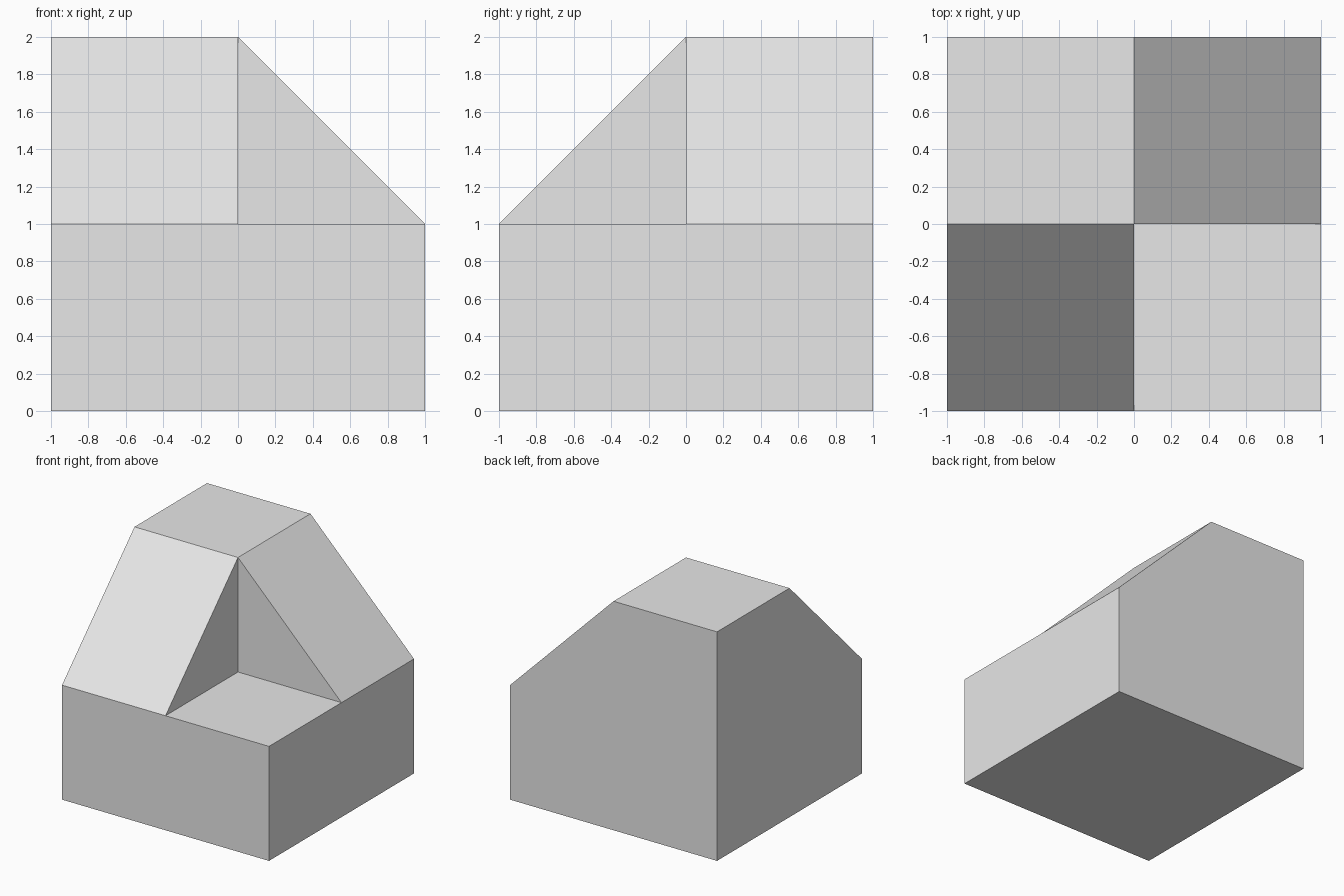
import bpy
import bmesh

cube = bpy.data.objects.get("Cube")
if cube:
    bpy.data.objects.remove(cube, do_unlink=True)

LOW, HIGH = 1.0, 2.0  # height of the notch floor and of the corner top

grey = bpy.data.materials.new("plain_grey")
grey.use_nodes = True
colour = (0.8, 0.8, 0.8, 1.0)
grey.diffuse_color = colour
grey.node_tree.nodes["Principled BSDF"].inputs["Base Color"].default_value = colour


def swap(points):
    """Mirror points across the vertical diagonal plane x = -y."""
    return [(-y, -x, z) for x, y, z in points]


def square(x, y, size, z):
    """Level square whose low corner is at x, y."""
    return [(x, y, z), (x + size, y, z), (x + size, y + size, z), (x, y + size, z)]


# Level faces: underside, notch floor and raised corner top
level_faces = [square(-1, -1, 2, 0), square(0, -1, 1, LOW), square(-1, 0, 1, HIGH)]

# Faces that repeat on the other side of the diagonal
front_wall = [(-1, -1, 0), (1, -1, 0), (1, -1, LOW), (0, -1, LOW), (-1, -1, LOW)]
tall_wall = [(-1, -1, 0), (-1, -1, LOW), (-1, 0, HIGH), (-1, 1, HIGH), (-1, 1, 0)]
ramp = [(-1, -1, LOW), (0, -1, LOW), (0, 0, HIGH), (-1, 0, HIGH)]
notch_wall = [(0, -1, LOW), (0, 0, LOW), (0, 0, HIGH)]
half = [front_wall, tall_wall, ramp, notch_wall]

# Join the faces into one closed solid
bm = bmesh.new()
for points in level_faces + half + [swap(face) for face in half]:
    bm.faces.new([bm.verts.new(p) for p in points])
bmesh.ops.remove_doubles(bm, verts=bm.verts, dist=0.001)
bmesh.ops.recalc_face_normals(bm, faces=bm.faces)

mesh = bpy.data.meshes.new("ramped_corner_block")
bm.to_mesh(mesh)
bm.free()
mesh.materials.append(grey)
block = bpy.data.objects.new("ramped_corner_block", mesh)
bpy.context.collection.objects.link(block)
